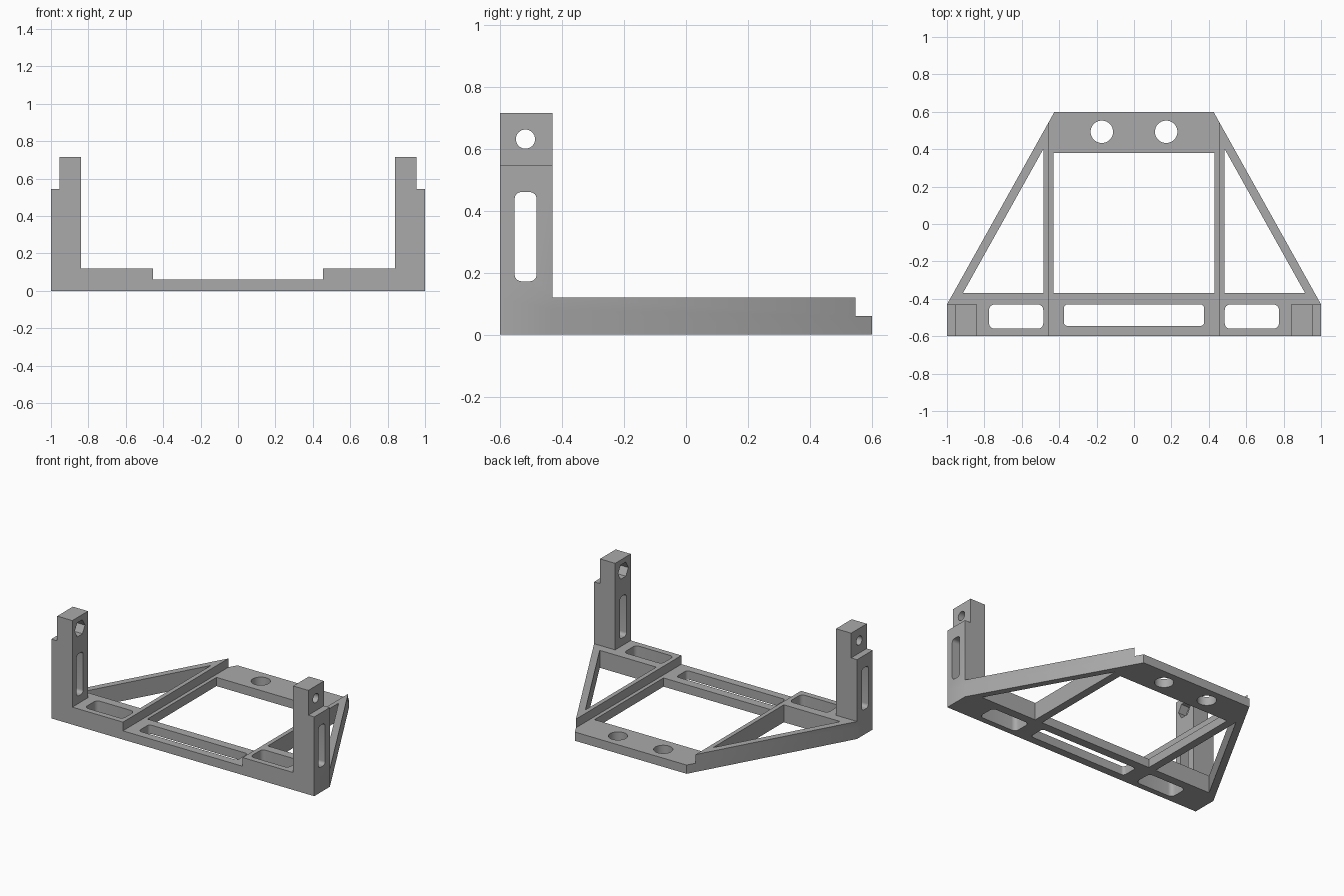
import bpy, bmesh, math
from mathutils import Vector

if "Cube" in bpy.data.objects:
    bpy.data.objects.remove(bpy.data.objects["Cube"], do_unlink=True)

grey = bpy.data.materials.new("plain grey")
grey.use_nodes = True
COLOUR = (0.4, 0.4, 0.4, 1)
grey.diffuse_color = COLOUR
grey.node_tree.nodes["Principled BSDF"].inputs["Base Color"].default_value = COLOUR

# Maps (profile u, profile v, extrusion w) to x, y, z for each extrusion axis
AXES = {"x": lambda u, v, w: (w, u, v),
        "y": lambda u, v, w: (u, w, v),
        "z": lambda u, v, w: (u, v, w)}


def prism(name, points, low, high, axis="z"):
    """Extrude a closed profile along an axis."""
    place = AXES[axis]
    bm = bmesh.new()
    face = bm.faces.new([bm.verts.new(place(u, v, low)) for u, v in points])
    new = bmesh.ops.extrude_face_region(bm, geom=[face])["geom"]
    shift = Vector(place(0, 0, high - low))
    bmesh.ops.translate(bm, vec=shift, verts=[g for g in new if isinstance(g, bmesh.types.BMVert)])
    bmesh.ops.recalc_face_normals(bm, faces=bm.faces)
    mesh = bpy.data.meshes.new(name)
    bm.to_mesh(mesh)
    bm.free()
    mesh.materials.append(grey)
    obj = bpy.data.objects.new(name, mesh)
    bpy.context.collection.objects.link(obj)
    return obj


def polygon(u, v, radius, sides):
    return [(u + radius * math.cos(math.tau * i / sides),
             v + radius * math.sin(math.tau * i / sides)) for i in range(sides)]


def rounded(u0, u1, v0, v1, r, steps=6):
    """Rectangle with rounded corners."""
    corners = [(u1 - r, v1 - r), (u0 + r, v1 - r), (u0 + r, v0 + r), (u1 - r, v0 + r)]
    return [(u + r * math.cos((q + i / steps) * math.pi / 2),
             v + r * math.sin((q + i / steps) * math.pi / 2))
            for q, (u, v) in enumerate(corners) for i in range(steps + 1)]


def rect(u0, u1, v0, v1):
    return [(u0, v0), (u1, v0), (u1, v1), (u0, v1)]


def combine(target, tool, operation):
    """Apply a boolean and discard the tool."""
    tool.hide_render = True
    mod = target.modifiers.new(operation.title(), "BOOLEAN")
    mod.operation, mod.solver, mod.object = operation, "EXACT", tool
    bpy.context.view_layer.objects.active = target
    bpy.ops.object.modifier_apply(modifier=mod.name)
    bpy.data.objects.remove(tool, do_unlink=True)


# Base plate with tapered sides
frame = prism("bracket_frame", [(-1, -0.6), (1, -0.6), (1, -0.43),
                                (0.425, 0.6), (-0.425, 0.6), (-1, -0.43)], 0, 0.12)


def cut(points, low, high, axis="z"):
    combine(frame, prism("cutter", points, low, high, axis), "DIFFERENCE")


# Lowered middle, main window and front slot
cut(rect(-0.455, 0.455, -1, 1), 0.06, 0.3)
cut(rect(-0.43, 0.43, -0.37, 0.38), -0.1, 0.3)
cut(rounded(-0.375, 0.375, -0.545, -0.43, 0.02), -0.1, 0.3)

for s in (-1, 1):
    # Stepped upright
    outline = [(0.84, 0.08), (1, 0.08), (1, 0.545), (0.955, 0.545), (0.955, 0.715), (0.84, 0.715)]
    combine(frame, prism("post", [(s * x, z) for x, z in outline], -0.6, -0.43, "y"), "UNION")
    # Triangular window, side slot and rear bolt hole
    cut([(s * 0.485, -0.37), (s * 0.485, 0.4), (s * 0.915, -0.37)], -0.1, 0.3)
    cut(rounded(*sorted((s * 0.485, s * 0.775)), -0.56, -0.43, 0.03), -0.1, 0.3)
    cut(polygon(s * 0.172, 0.493, 0.06, 48), -0.1, 0.3)
    # Upright slot, bolt hole and hexagonal nut pocket on the inner face
    cut(rounded(-0.553, -0.482, 0.172, 0.46, 0.022), s * 0.7, s * 1.1, "x")
    cut(polygon(-0.518, 0.631, 0.031, 32), s * 0.7, s * 1.1, "x")
    cut(polygon(-0.518, 0.631, 0.056, 6), s * 0.7, s * 0.9, "x")

# Smooth hole walls, sharp edges
bpy.ops.object.select_all(action="DESELECT")
frame.select_set(True)
bpy.context.view_layer.objects.active = frame
bpy.ops.object.shade_smooth_by_angle(angle=math.radians(30))
